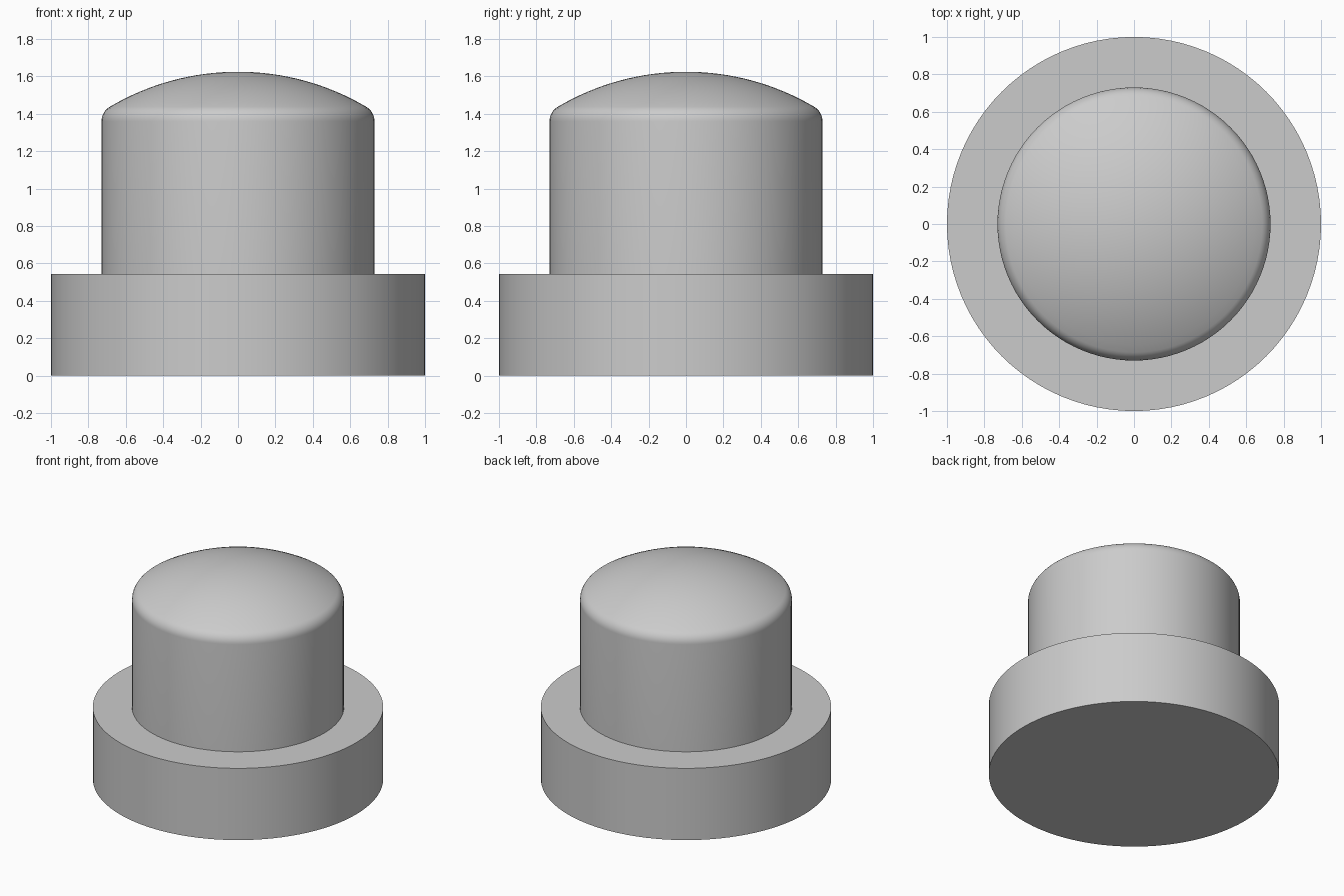
import bpy, bmesh
from math import sin, cos, atan2, pi

SIDES = 96

cube = bpy.data.objects.get("Cube")
if cube:
    bpy.data.objects.remove(cube, do_unlink=True)

grey = bpy.data.materials.new("plain grey")
grey.use_nodes = True
colour = (0.6, 0.6, 0.6, 1)
grey.diffuse_color = colour
grey.node_tree.nodes["Principled BSDF"].inputs["Base Color"].default_value = colour


def lathe(name, profile):
    """Spin an (r, z) profile, running from axis to axis, about z."""
    bm = bmesh.new()
    verts = [bm.verts.new((r, 0, z)) for r, z in profile]
    edges = [bm.edges.new(pair) for pair in zip(verts, verts[1:])]
    bmesh.ops.spin(bm, geom=verts + edges, cent=(0, 0, 0), axis=(0, 0, 1),
                   angle=2 * pi, steps=SIDES, use_merge=True)
    bmesh.ops.remove_doubles(bm, verts=bm.verts, dist=1e-5)
    bmesh.ops.recalc_face_normals(bm, faces=bm.faces)
    mesh = bpy.data.meshes.new(name)
    bm.to_mesh(mesh)
    bm.free()
    mesh.materials.append(grey)
    obj = bpy.data.objects.new(name, mesh)
    bpy.context.collection.objects.link(obj)
    bpy.ops.object.select_all(action="DESELECT")
    obj.select_set(True)
    bpy.context.view_layer.objects.active = obj
    bpy.ops.object.shade_smooth_by_angle(angle=pi / 6)
    return obj


# Wide flat disc
base_height = 0.545
lathe("base", [(0, 0), (1, 0), (1, base_height), (0, base_height)])

# Button: straight wall, rounded shoulder, shallow dome tangent to it
radius, wall_top, top = 0.73, 1.36, 1.625
fillet, dome = 0.09, 1.348
inner = radius - fillet
dome_z = top - dome
tangent = atan2(inner, wall_top - dome_z)
profile = [(0, base_height), (radius, base_height)]
for i in range(9):
    a = pi / 2 + (tangent - pi / 2) * i / 8
    profile.append((inner + fillet * sin(a), wall_top + fillet * cos(a)))
for i in range(1, 17):
    a = tangent * (1 - i / 16)
    profile.append((dome * sin(a), dome_z + dome * cos(a)))
lathe("button", profile)
